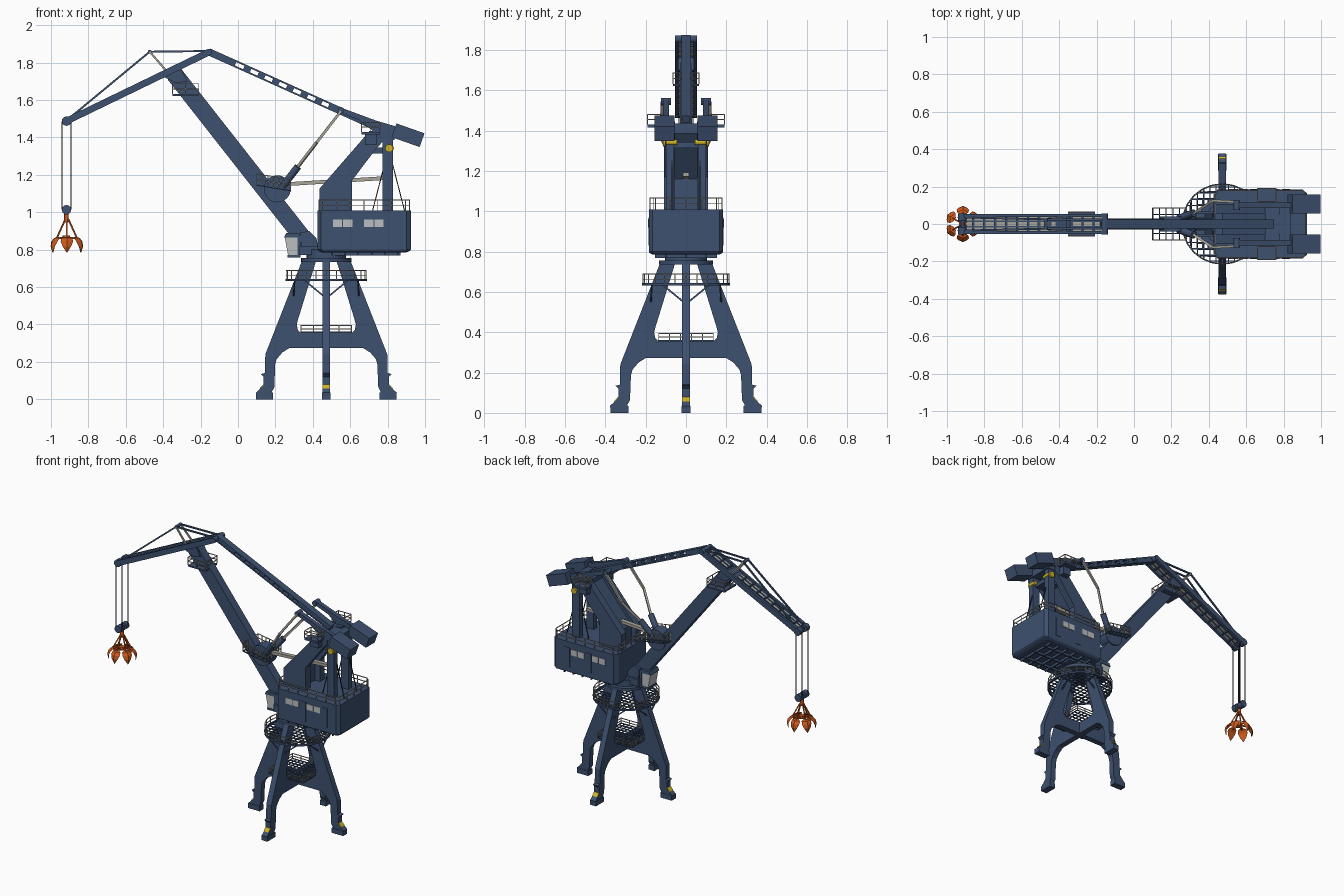
import bpy, bmesh, math
from mathutils import Vector, Matrix

if "Cube" in bpy.data.objects:
    bpy.data.objects.remove(bpy.data.objects["Cube"])

COL = {"navy_paint": (.047, .082, .16), "light_panel": (.50, .52, .53), "rail_grey": (.40, .38, .33),
       "yellow_paint": (.62, .45, .02), "orange_paint": (.60, .10, .012), "rope_dark": (.02, .02, .025)}
MATS = {}
for n, c in COL.items():
    MATS[n] = bpy.data.materials.new(n)
    MATS[n].diffuse_color = (*c, 1)
NAVY, LIGHT, GREY, YEL, ORG, DARK = COL
parts = {}

def bm_of(name, mat):
    return parts.setdefault(name, (bmesh.new(), mat))[0]

def box(name, mat, x0, x1, y0, y1, z0, z1):
    M = Matrix.Translation(((x0+x1)/2, (y0+y1)/2, (z0+z1)/2)) @ Matrix.Diagonal((x1-x0, y1-y0, z1-z0, 1))
    bmesh.ops.create_cube(bm_of(name, mat), size=1, matrix=M)

def frame(p, q):
    p, q = Vector(p), Vector(q)
    d = (q - p).normalized()
    s = d.cross(Vector((0, 0, 1)))
    s = s.normalized() if s.length > 1e-4 else Vector((0, 1, 0))
    u = s.cross(d)
    R = Matrix((s, u, d)).transposed().to_4x4()
    return Matrix.Translation((p + q) / 2) @ R, (q - p).length

def bar(name, mat, p, q, w, h=None):
    M, L = frame(p, q)
    bmesh.ops.create_cube(bm_of(name, mat), size=1, matrix=M @ Matrix.Diagonal((w, h or w, L, 1)))

def cyl(name, mat, p, q, r, n=24):
    M, L = frame(p, q)
    res = bmesh.ops.create_cone(bm_of(name, mat), cap_ends=True, segments=n, radius1=r,
                                radius2=r, depth=L, matrix=M)
    for f in {f for v in res["verts"] for f in v.link_faces}:
        f.smooth = len(f.verts) == 4

def prism(name, mat, prof, y0, y1, M=Matrix()):
    """Extrude an x-z profile from y0 to y1."""
    bm = bm_of(name, mat)
    a, b = ([bm.verts.new(M @ Vector((x, y, z))) for x, z in prof] for y in (y0, y1))
    bm.faces.new(a); bm.faces.new(b[::-1])
    for i in range(len(a)):
        j = (i + 1) % len(a)
        bm.faces.new((a[j], a[i], b[i], b[j]))

def rail(name, path, h, step=.06, t=.0045):
    path = [Vector(p) for p in path]
    up = Vector((0, 0, h))
    for a, b in zip(path, path[1:] + path[:1]):
        for k in (.5, 1):
            bar(name, GREY, a + up*k, b + up*k, t)
        n = max(1, round((b - a).length / step))
        for i in range(n + 1):
            p = a.lerp(b, i / n)
            bar(name, GREY, p, p + up, t)

def rect(x0, x1, y0, y1, z, z2=None):
    z2 = z if z2 is None else z2
    return [(x0, y0, z), (x1, y0, z2), (x1, y1, z2), (x0, y1, z)]

def grate(name, x0, x1, y0, y1, z, step, z2=None):
    z2 = z if z2 is None else z2
    nx, ny = round((x1-x0)/step), round((y1-y0)/step)
    for i in range(nx + 1):
        x, zz = x0 + i*(x1-x0)/nx, z + i*(z2-z)/nx
        bar(name, NAVY, (x, y0, zz), (x, y1, zz), .006)
    for i in range(ny + 1):
        y = y0 + i*(y1-y0)/ny
        bar(name, NAVY, (x0, y, z), (x1, y, z2), .006)

CX = .472
# Portal: four identical legs in a cross
LEG = [(0, .273), (.198, .273), (.235, .25), (.265, .215), (.273, .187), (.278, .064), (.289, .043), (.289, 0),
       (.372, 0), (.377, .035), (.35, .06), (.335, .075), (.335, .12), (.35, .135), (.328, .14), (.326, .24),
       (.128, .745), (.053, .745), (.15, .43), (.158, .40), (.152, .37), (.134, .353), (0, .353)]
for k in range(4):
    M = Matrix.Translation((CX, 0, 0)) @ Matrix.Rotation(k*math.pi/2, 4, 'Z')
    prism("portal_legs", NAVY, LEG, -.02, .02, M)
    prism("foot_markings", YEL, [(.34, .055), (.357, .057), (.337, .08), (.33, .08)], -.0195, .0195, M)
    prism("foot_bogies", NAVY, [(.285, 0), (.375, 0), (.375, .035), (.285, .035)], -.023, .023, M)
    for a in (-.6, .6):
        bar("ring_brackets", NAVY, M @ Vector((.175, 0, .54)),
            M @ Vector((.205*math.cos(a), .205*math.sin(a), .635)), .008)

# Round walkway and small square landing
R = .214
for i in range(-6, 7):
    o = i * .033
    c = math.sqrt(R*R - o*o)
    bar("ring_walkway", NAVY, (CX-c, o, .638), (CX+c, o, .638), .006)
    bar("ring_walkway", NAVY, (CX+o, -c, .638), (CX+o, c, .638), .006)
ring = [(CX + R*math.cos(i*math.pi/12), R*math.sin(i*math.pi/12), .638) for i in range(24)]
for a, b in zip(ring, ring[1:] + ring[:1]):
    bar("ring_walkway", NAVY, a, b, .008, .012)
rail("ring_railing", ring, .05)
grate("leg_landing", CX-.135, CX+.135, -.135, .135, .358, .03)
rail("leg_landing_railing", rect(CX-.135, CX+.135, -.135, .135, .358), .036)

# Slewing ring and revolving deck
cyl("slewing_ring", NAVY, (CX, 0, .735), (CX, 0, .755), .135, n=32)
cyl("slewing_ring", NAVY, (CX, 0, .755), (CX, 0, .80), .105, n=32)
box("revolving_deck", NAVY, .33, .62, -.07, .07, .77, .82)

# Machinery house with chamfered corners
def plan(s, z):
    h = [(.425, .155), (.445, .184), (.902, .184), (.924, .165)]
    return [(.67 + (x-.67)*s, y*s, z) for x, y in h] + [(.67 + (x-.67)*s, -y*s, z) for x, y in h[::-1]]
bm = bm_of("machinery_house", NAVY)
loops = [[bm.verts.new(p) for p in plan(s, z)] for s, z in ((.9, .785), (.98, .793), (1, .80), (1, 1.01))]
for a, b in zip(loops, loops[1:]):
    for i in range(8):
        bm.faces.new((a[i], a[(i+1) % 8], b[(i+1) % 8], b[i]))
bm.faces.new(loops[0]); bm.faces.new(loops[-1])
for i in range(6):
    box("house_floor_ribs", NAVY, .50+i*.07, .508+i*.07, -.155, .155, .768, .79)
for y in (-.1, 0, .1):
    box("house_floor_ribs", NAVY, .48, .87, y-.004, y+.004, .768, .79)
rail("house_railing", plan(.97, 1.01), .055, step=.08)
for s in (-1, 1):
    for x in (.508, .562, .675, .729):
        box("house_windows", LIGHT, x, x+.049, s*.185-.003, s*.185+.003, .92, .962)
    for x in (.62, .79):
        box("house_doors", NAVY, x, x+.045, s*.185-.002, s*.185+.002, .83, .97)

# Operator cab under the jib
prism("cab_glass", LIGHT, [(.25, .865), (.325, .865), (.325, .77), (.268, .77)], -.045, .045)
prism("cab_frame", NAVY, [(.258, .888), (.325, .888), (.335, .865), (.246, .865)], -.05, .05)
box("cab_frame", NAVY, .264, .335, -.048, .048, .758, .772)
box("cab_frame", NAVY, .318, .335, -.048, .048, .77, .866)

# Leaning tower and rear posts, mirrored
for s in (-1, 1):
    ya, yb = sorted((s*.055, s*.108))
    prism("tower_legs", NAVY, [(.435, 1.01), (.435, 1.125), (.70, 1.43), (.78, 1.445), (.78, 1.385),
                               (.735, 1.335), (.61, 1.17), (.61, 1.01)], ya, yb)
    ya, yb = sorted((s*.06, s*.10))
    box("tower_rear_posts", NAVY, .772, .83, ya, yb, 1.01, 1.43)
    # Balance levers, counterweights and side platforms
    bar("balance_levers", NAVY, (.54, s*.1, 1.548), (.86, s*.1, 1.43), .03, .028)
    prism("balance_levers", NAVY, [(.60, 1.53), (.84, 1.46), (.84, 1.40), (.72, 1.435)], s*.1-.013, s*.1+.013)
    cyl("lever_pins", NAVY, (.55, s*.1-.025, 1.545), (.55, s*.1+.025, 1.545), .017)
    bar("counterweights", NAVY, (.834, s*.107, 1.438), (.984, s*.107, 1.385), .1, .078)
    ya, yb = sorted((s*.12, s*.19))
    box("tower_side_platforms", NAVY, .66, .76, ya, yb, 1.415, 1.43)
    rail("tower_platform_railing", rect(.66, .76, ya, yb, 1.43), .05)
    box("tower_side_platforms", NAVY, .68, .74, *sorted((s*.10, s*.15)), 1.36, 1.42)
    # Bent support struts from the jib to the levers
    bar("luffing_struts", GREY, (.30, s*.045, 1.217), (.42, s*.125, 1.372), .014)
    bar("luffing_struts", GREY, (.42, s*.125, 1.372), (.55, s*.118, 1.54), .014)
    cyl("strut_sleeves", NAVY, (.24, s*.03, 1.14), (.32, s*.058, 1.243), .02, n=12)
    for x in (.72, .89):
        bar("tower_ropes", DARK, (.805, s*.07, 1.34), (x, s*.07, 1.01), .005)
    cyl("rope_drum_ends", YEL, (.808, s*.113, 1.342), (.808, s*.102, 1.342), .021)
    cyl("rope_drum", YEL, (.820, s*.045, 1.342), (.820, s*.10, 1.342), .014)
prism("tower_web", NAVY, [(.47, 1.01), (.47, 1.13), (.71, 1.415), (.75, 1.415), (.57, 1.16), (.57, 1.01)], -.056, .056)
box("tower_head", NAVY, .70, .838, -.105, .105, 1.385, 1.435)
box("tower_bracket", NAVY, .70, .81, -.06, .06, 1.315, 1.345)

# Main jib with pivot disc, head and platforms
bar("main_jib", NAVY, (.382, 0, .818), (-.34, 0, 1.738), .06, .092)
for s in (-1, 1):
    prism("jib_foot_brackets", NAVY, [(.34, .80), (.43, .80), (.42, .86), (.38, .90), (.33, .89)], s*.045-.01, s*.045+.01)
cyl("jib_pivot_disc", NAVY, (.21, -.04, 1.125), (.21, .04, 1.125), .072, n=32)
bar("luffing_rack", GREY, (.26, 0, 1.15), (.78, 0, 1.182), .03, .02)
grate("jib_mid_platform", .10, .28, -.085, .085, 1.145, .035, 1.115)
rail("jib_mid_railing", rect(.10, .28, -.085, .085, 1.145, 1.115), .06, step=.03)
prism("jib_head", NAVY, [(-.42, 1.735), (-.36, 1.775), (-.30, 1.76), (-.27, 1.70), (-.33, 1.69)], -.04, .04)
box("jib_head_platform", NAVY, -.35, -.21, -.065, .065, 1.622, 1.632)
rail("jib_head_railing", rect(-.35, -.21, -.065, .065, 1.632), .055)

# Tie beam with slotted web
A, B = Vector((-.157, 0, 1.858)), Vector((.74, 0, 1.455))
n = Vector((.41, 0, .912))
for s in (-1, 1):
    bar("tie_beam", NAVY, A + n*s*.0145, B + n*s*.0145, .046, .009)
edges = [(0, .16)] + [(.21 + i*.085, .25 + i*.085) for i in range(6)] + [(.715, 1)]
for a, b in edges:
    bar("tie_beam", NAVY, A.lerp(B, a), A.lerp(B, b), .042, .024)
cyl("apex_pin", NAVY, (-.157, -.055, 1.855), (-.157, .055, 1.855), .018)

# Fly jib: ladder frame with a pale walkway, mast and stays
A, B = Vector((-.157, 0, 1.855)), Vector((-.917, 0, 1.487))
for y, w, h in ((-.046, .016, .036), (.046, .016, .036), (-.015, .008, .014), (.015, .008, .014)):
    o = Vector((0, y, 0))
    bar("fly_jib", NAVY, A + o, B + o, w, h)
for i in range(14):
    p = A.lerp(B, i/13)
    bar("fly_jib", NAVY, p - Vector((0, .045, 0)), p + Vector((0, .045, 0)), .014, .018)
bar("fly_jib_walkway", GREY, A.lerp(B, .03), A.lerp(B, .97), .076, .004)
for s in (-1, 1):
    top = Vector((-.472, s*.025, 1.858))
    bar("mast", GREY, (-.37, s*.035, 1.74), top, .010)
    bar("stays", NAVY, top, (-.157, s*.025, 1.862), .010)
    bar("stays", NAVY, top, (-.905, s*.035, 1.50), .010)
    for x in (-.940, -.893):
        bar("hoist_ropes", DARK, (x, s*.035, 1.485), (x, s*.035, 1.015), .005)
    cyl("tip_sheaves", NAVY, (-.917, s*.02, 1.487), (-.917, s*.055, 1.487), .025)
    cyl("hoist_block", NAVY, (-.917, s*.012, 1.013), (-.917, s*.048, 1.013), .025)
cyl("mast_pin", NAVY, (-.472, -.03, 1.858), (-.472, .03, 1.858), .010, n=12)
cyl("hoist_block", NAVY, (-.917, -.03, 1.013), (-.917, .03, 1.013), .010, n=12)

# Grab: hub, six rods and six curved petals
cyl("grab_hub", ORG, (-.917, 0, .945), (-.917, 0, .99), .012, n=12)
cyl("grab_lower_hub", ORG, (-.917, 0, .855), (-.917, 0, .875), .02, n=12)
PET = [(.054, .868, .010), (.076, .862, .030), (.092, .843, .033), (.097, .818, .023), (.089, .785, .002)]
for k in range(6):
    M = Matrix.Translation((-.915, 0, 0)) @ Matrix.Rotation(math.radians(30 + 60*k), 4, 'Z')
    bar("grab_rods", ORG, M @ Vector((.008, 0, .965)), M @ Vector((.062, 0, .862)), .007)
    bar("grab_rods", ORG, M @ Vector((.01, 0, .865)), M @ Vector((.06, 0, .860)), .008)
    bm = bm_of("grab_petals", ORG)
    rows = []
    for r, z, w in PET:
        rows.append([bm.verts.new(M @ Vector(p)) for p in
                     ((r-w*.45, -w, z), (r, 0, z), (r-w*.45, w, z), (r-w*.3-.004, 0, z-.002))])
    for a, b in zip(rows, rows[1:]):
        for i in range(4):
            bm.faces.new((a[i], a[(i+1) % 4], b[(i+1) % 4], b[i]))
    bm.faces.new(rows[0]); bm.faces.new(rows[-1])

# Turn every collected part into an object
for name, (bm, mat) in parts.items():
    bmesh.ops.recalc_face_normals(bm, faces=bm.faces)
    me = bpy.data.meshes.new(name)
    bm.to_mesh(me)
    bm.free()
    me.materials.append(MATS[mat])
    bpy.context.collection.objects.link(bpy.data.objects.new(name, me))

for m in bpy.data.materials:
    if m.users and not m.is_grease_pencil:
        m.use_nodes = True
        m.node_tree.nodes["Principled BSDF"].inputs["Base Color"].default_value = m.diffuse_color
